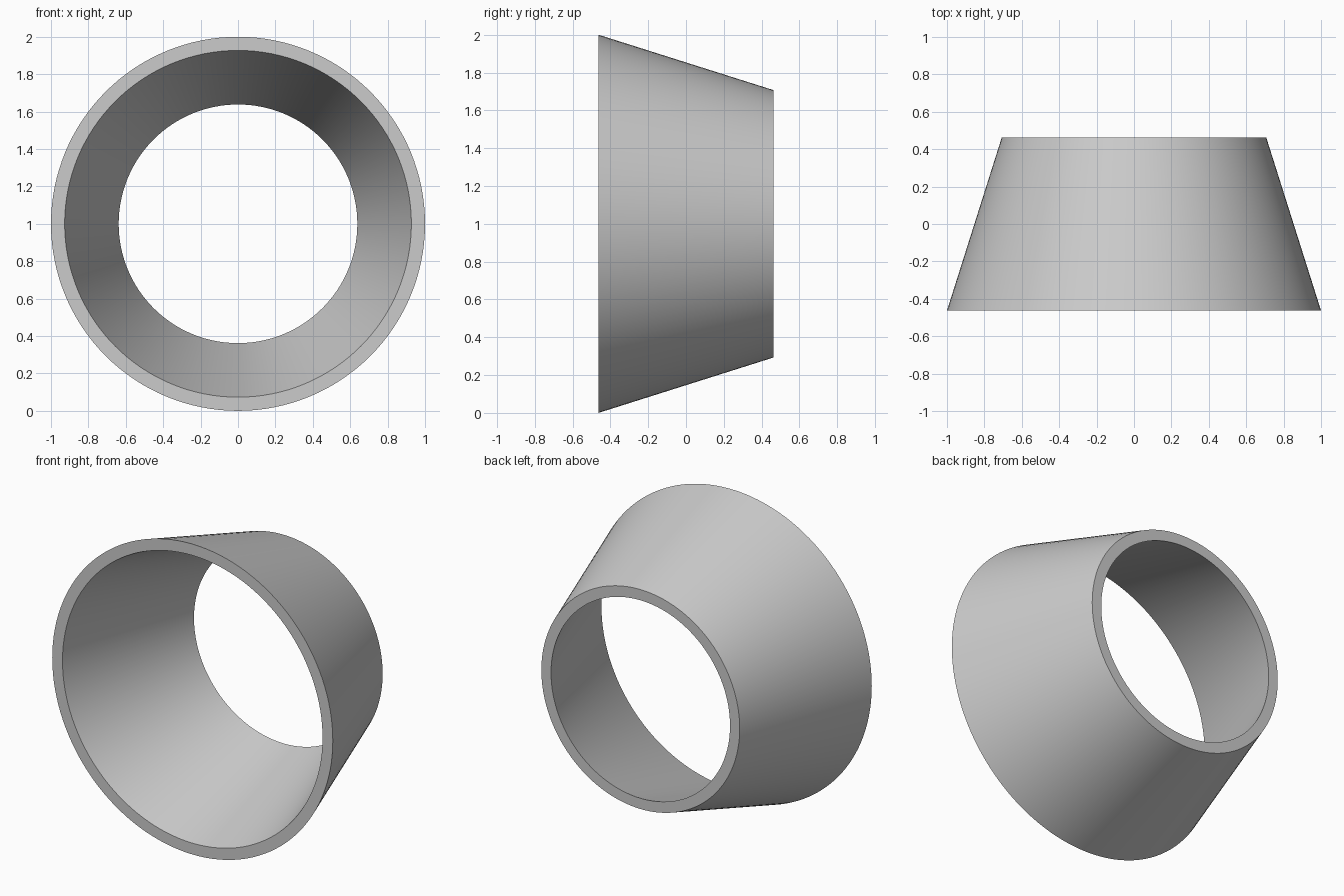
import bpy, bmesh, math

if "Cube" in bpy.data.objects:
    bpy.data.objects.remove(bpy.data.objects["Cube"])

SEGMENTS = 128
HALF_DEPTH = 0.463
CENTRE_Z = 1.0

# Wall cross-section as (radius, y): outer front, outer back, inner back, inner front
PROFILE = [(1.0, -HALF_DEPTH), (0.707, HALF_DEPTH),
           (0.638, HALF_DEPTH), (0.927, -HALF_DEPTH)]

# Revolve the wall section around the y axis
bm = bmesh.new()
rings = []
for i in range(SEGMENTS):
    a = 2 * math.pi * i / SEGMENTS
    rings.append([bm.verts.new((r * math.cos(a), y, CENTRE_Z + r * math.sin(a)))
                  for r, y in PROFILE])
for i, ring in enumerate(rings):
    following = rings[(i + 1) % SEGMENTS]
    for j in range(4):
        k = (j + 1) % 4
        bm.faces.new((ring[j], ring[k], following[k], following[j]))
bmesh.ops.recalc_face_normals(bm, faces=bm.faces)

# Tapered sleeve, open at both ends
mesh = bpy.data.meshes.new("tapered_sleeve")
bm.to_mesh(mesh)
bm.free()
sleeve = bpy.data.objects.new("tapered_sleeve", mesh)
bpy.context.collection.objects.link(sleeve)

# Smooth walls with crisp rims
bpy.context.view_layer.objects.active = sleeve
sleeve.select_set(True)
bpy.ops.object.shade_smooth_by_angle(angle=math.radians(30))
